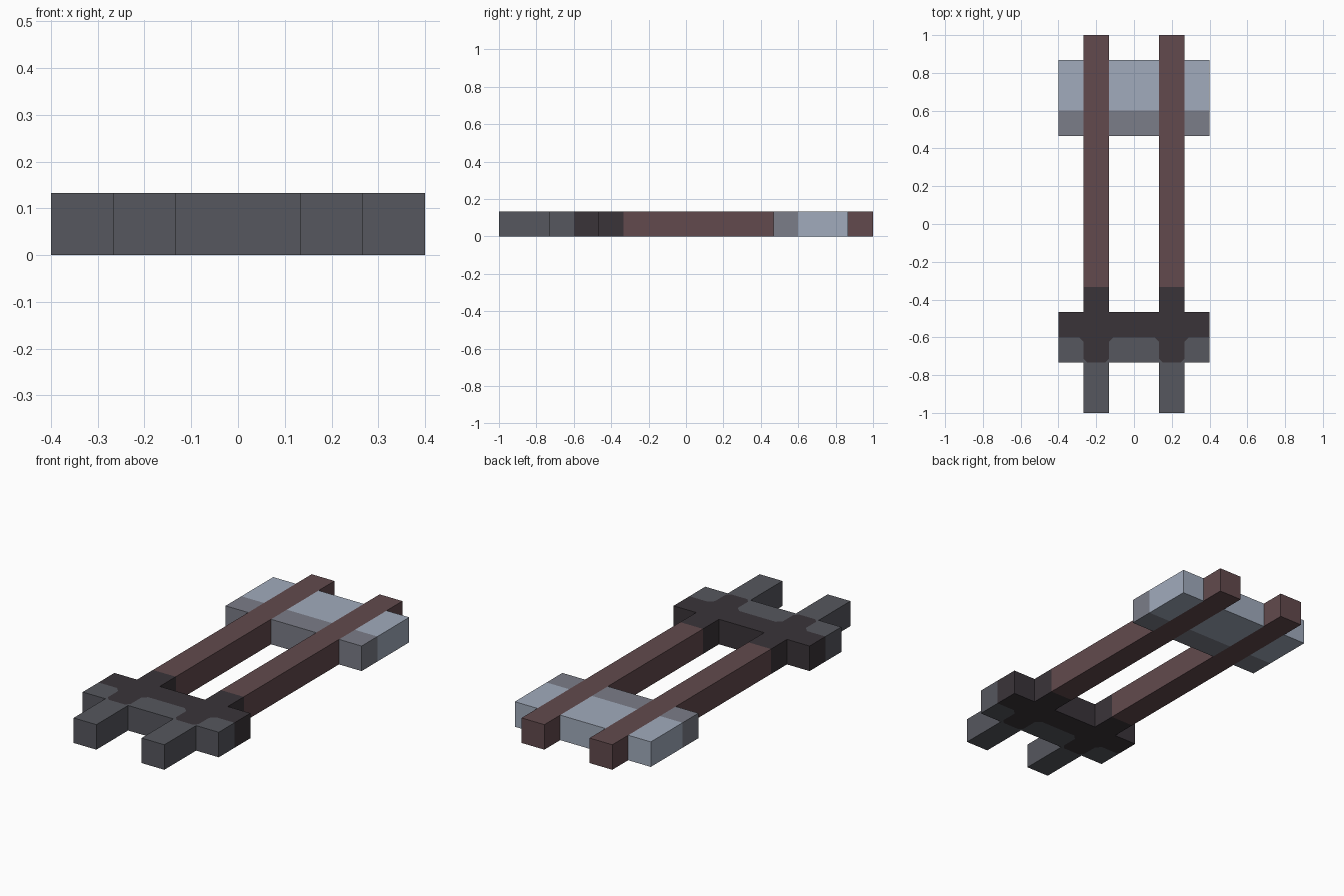
import bpy
import bmesh

cube = bpy.data.objects.get("Cube")
if cube:
    bpy.data.objects.remove(cube, do_unlink=True)


def material(name, rgb):
    """Flat material from 0-255 sRGB values."""
    lin = [((c / 255 + 0.055) / 1.055) ** 2.4 for c in rgb]
    m = bpy.data.materials.new(name)
    m.use_nodes = True
    m.diffuse_color = (*lin, 1)
    bsdf = m.node_tree.nodes["Principled BSDF"]
    bsdf.inputs["Base Color"].default_value = (*lin, 1)
    bsdf.inputs["Roughness"].default_value = 0.9
    return m


BROWN = material("brown", (98, 74, 77))
DARK = material("dark plum grey", (58, 52, 57))
CHARCOAL = material("charcoal", (86, 87, 94))
GREY = material("mid grey", (123, 125, 136))
BLUE = material("pale blue grey", (161, 171, 188))

H = 0.133                 # thickness of every part
IN, OUT = 0.133, 0.267    # inner and outer faces of the rails
SIDE = 0.4                # half width of the crosspieces


def rect(x0, x1, y0, y1):
    return [(x0, y0), (x1, y0), (x1, y1), (x0, y1)]


def mirrored(cells):
    """Add the x-mirrored copy of each cell."""
    return cells + [(m, [(-x, y) for x, y in reversed(p)]) for m, p in cells]


def slab(name, cells):
    """Extrude adjoining coloured outlines as one shell, walls only on the rim."""
    bm = bmesh.new()
    mesh = bpy.data.meshes.new(name)
    mats, verts, edges = [], {}, {}

    def v(p, z):
        key = (round(p[0], 4) + 0.0, round(p[1], 4) + 0.0, z)
        if key not in verts:
            verts[key] = bm.verts.new(key)
        return verts[key]

    for mat, pts in cells:
        if mat not in mats:
            mats.append(mat)
            mesh.materials.append(mat)
        idx = mats.index(mat)
        bm.faces.new([v(p, H) for p in pts]).material_index = idx
        bm.faces.new([v(p, 0) for p in reversed(pts)]).material_index = idx
        for a, b in zip(pts, pts[1:] + pts[:1]):
            key = frozenset((v(a, 0), v(b, 0)))
            edges.setdefault(key, []).append((a, b, idx))
    for uses in edges.values():
        if len(uses) == 1:
            a, b, idx = uses[0]
            bm.faces.new([v(a, 0), v(b, 0), v(b, H), v(a, H)]).material_index = idx
    bmesh.ops.recalc_face_normals(bm, faces=bm.faces)
    bm.to_mesh(mesh)
    bm.free()
    obj = bpy.data.objects.new(name, mesh)
    bpy.context.collection.objects.link(obj)


# Front frame: dark cross shape with charcoal prongs and clipped charcoal panels
BACK, MID, FRONT = -0.467, -0.6, -0.733
c, d = 0.025, 0.02
inner_edge = [(IN, FRONT + d), (IN, MID - c), (IN - c, MID)]
outer_edge = [(OUT + c, MID), (OUT, MID - c), (OUT, FRONT + d)]
prong_edge = [(OUT, FRONT + d), (OUT - d, FRONT), (IN + d, FRONT), (IN, FRONT + d)]
front_cells = [
    (DARK, [(0, BACK), (0, MID)] + inner_edge[::-1] + prong_edge[::-1][1:-1]
        + outer_edge[::-1] + [(SIDE, MID), (SIDE, BACK), (OUT, BACK),
                              (OUT, -0.333), (IN, -0.333), (IN, BACK)]),
    (CHARCOAL, [(0, MID), (0, FRONT), (IN, FRONT)] + inner_edge),
    (CHARCOAL, [(SIDE, MID)] + outer_edge + [(OUT, FRONT), (SIDE, FRONT)]),
    (CHARCOAL, [(IN, -1), (OUT, -1), (OUT, FRONT)] + prong_edge + [(IN, FRONT)]),
]
slab("front_frame", mirrored(front_cells))

# Long rails
slab("left_rail", [(BROWN, rect(IN, OUT, -0.333, 1))])
slab("right_rail", [(BROWN, rect(-OUT, -IN, -0.333, 1))])

# Rear crosspiece, filling between and outside the rails
for name, x0, x1 in (("rear_plate_left", OUT, SIDE),
                     ("rear_plate_middle", -IN, IN),
                     ("rear_plate_right", -SIDE, -OUT)):
    slab(name, [(GREY, rect(x0, x1, 0.467, 0.6)),
                (BLUE, rect(x0, x1, 0.6, 0.867))])
